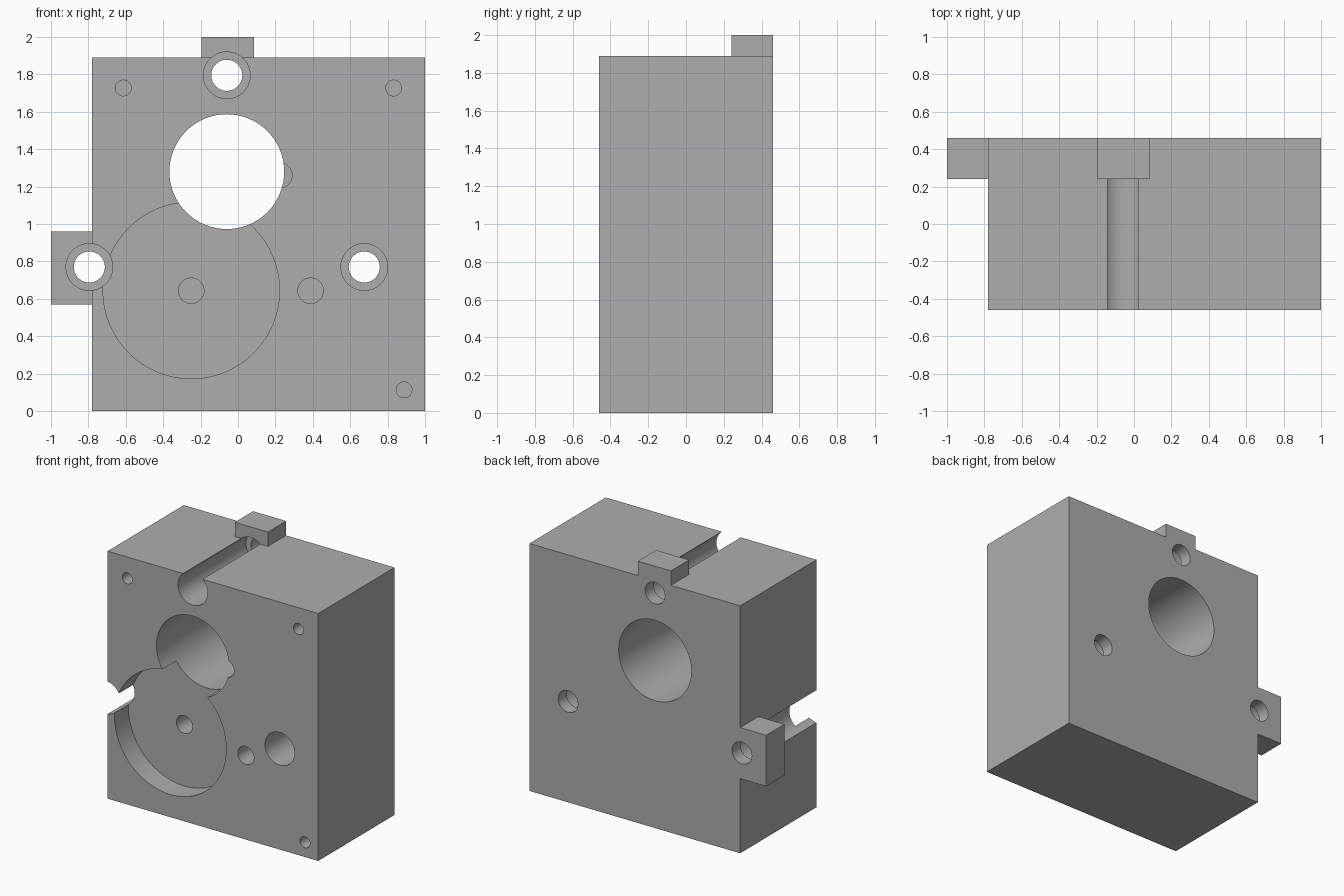
import bpy
import math

cube = bpy.data.objects.get("Cube")
if cube:
    bpy.data.objects.remove(cube, do_unlink=True)

FRONT, BACK, TAB_FRONT = -0.46, 0.46, 0.24
POCKET_FLOOR = FRONT + 0.17

grey = bpy.data.materials.new("machined_grey")
grey.use_nodes = True
grey.diffuse_color = (0.42, 0.42, 0.42, 1)
grey.node_tree.nodes["Principled BSDF"].inputs["Base Color"].default_value = grey.diffuse_color


def box(name, x, y, z):
    """Axis-aligned block spanning the given (low, high) ranges."""
    bpy.ops.mesh.primitive_cube_add(size=1, location=[sum(r) / 2 for r in (x, y, z)])
    ob = bpy.context.object
    ob.name = name
    ob.scale = [r[1] - r[0] for r in (x, y, z)]
    bpy.ops.object.transform_apply(location=True, rotation=True, scale=True)
    ob.data.materials.append(grey)
    return ob


def combine(target, tool, operation):
    """Apply a boolean to the target and discard the tool."""
    mod = target.modifiers.new("shape", 'BOOLEAN')
    mod.operation, mod.solver, mod.object = operation, 'EXACT', tool
    bpy.context.view_layer.objects.active = target
    bpy.ops.object.modifier_apply(modifier=mod.name)
    bpy.data.objects.remove(tool, do_unlink=True)


def drill(target, x, z, radius, end, start=FRONT - 0.1):
    """Cut a round hole from the front to depth y = end."""
    bpy.ops.mesh.primitive_cylinder_add(
        vertices=64, radius=radius, depth=end - start,
        location=(x, (start + end) / 2, z), rotation=(math.pi / 2, 0, 0))
    cutter = bpy.context.object
    cutter.name = "hole_cutter"
    cutter.hide_render = True
    cutter.data.materials.append(grey)
    combine(target, cutter, 'DIFFERENCE')


# Main block with its two rear locating tabs
body = box("housing_block", (-0.78, 1.0), (FRONT, BACK), (0, 1.89))
combine(body, box("top_tab", (-0.195, 0.085), (TAB_FRONT, BACK), (1.6, 2.0)), 'UNION')
combine(body, box("side_tab", (-1.0, -0.6), (TAB_FRONT, BACK), (0.57, 0.96)), 'UNION')

# Large bore, round pocket and small relief notch
drill(body, -0.06, 1.28, 0.307, BACK + 0.1)
drill(body, -0.25, 0.645, 0.472, POCKET_FLOOR)
drill(body, 0.222, 1.26, 0.067, POCKET_FLOOR)

# Counterbored mounting holes, two of them breaking through the sides
for x, z in ((-0.06, 1.795), (-0.795, 0.77), (0.675, 0.77)):
    drill(body, x, z, 0.125, 0.36)
    drill(body, x, z, 0.083, BACK + 0.1)

# Blind shaft holes
drill(body, -0.25, 0.643, 0.068, POCKET_FLOOR + 0.22)
drill(body, 0.388, 0.643, 0.068, FRONT + 0.39)

# Small blind screw holes
for x, z in ((-0.613, 1.727), (0.832, 1.727), (0.888, 0.113)):
    drill(body, x, z, 0.042, FRONT + 0.3)

# Smooth the round walls, keep machined edges crisp
bpy.ops.object.select_all(action='DESELECT')
body.select_set(True)
bpy.context.view_layer.objects.active = body
bpy.ops.object.shade_smooth_by_angle(angle=math.radians(30))
